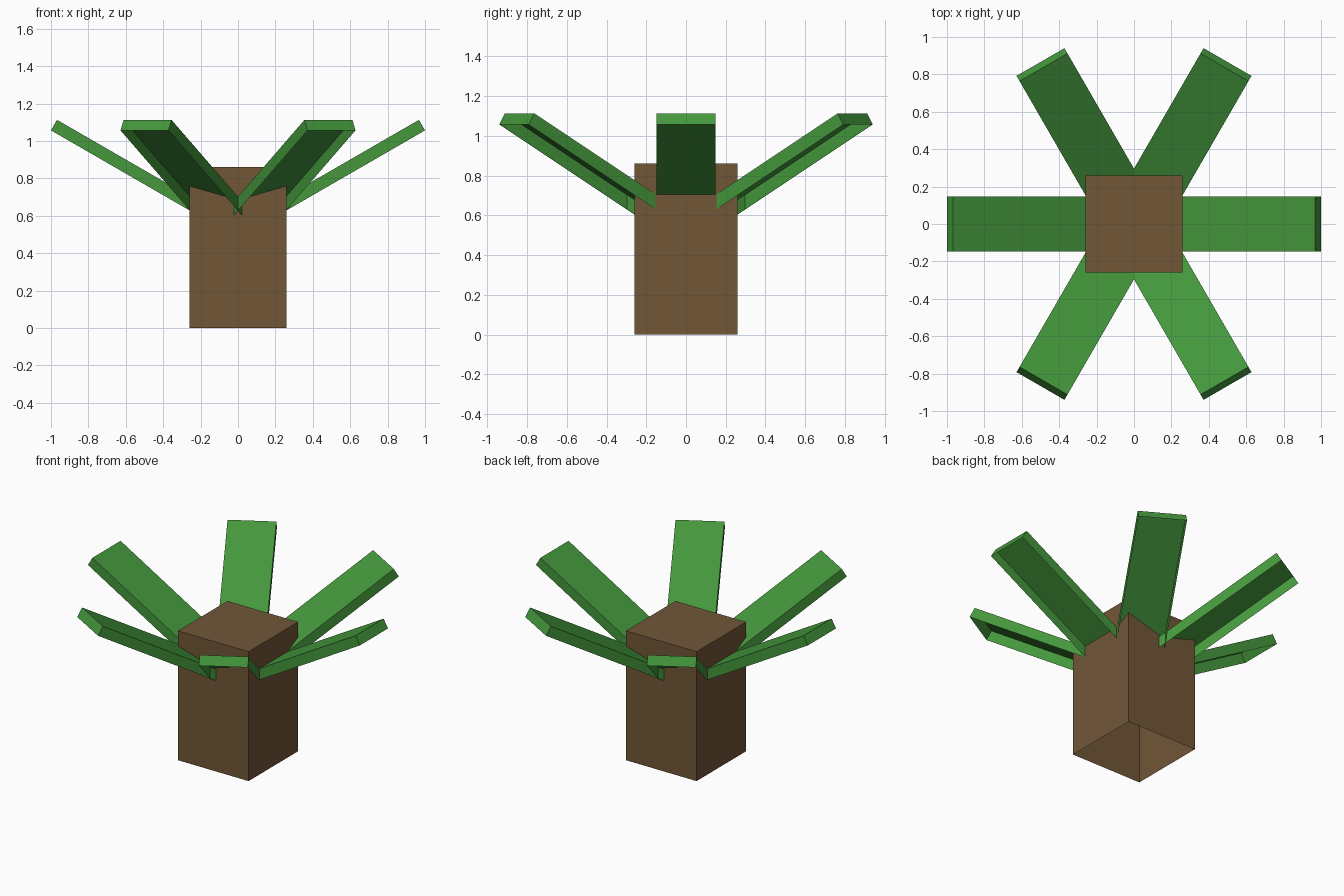
import bpy, bmesh, math
from mathutils import Matrix, Vector

if "Cube" in bpy.data.objects:
    bpy.data.objects.remove(bpy.data.objects["Cube"])


def material(name, rgb):
    m = bpy.data.materials.new(name)
    m.diffuse_color = (*rgb, 1.0)
    m.use_nodes = True
    m.node_tree.nodes["Principled BSDF"].inputs["Base Color"].default_value = m.diffuse_color
    return m


def open_box(name, lo, hi, mat, matrix=Matrix()):
    """Box without a bottom face, spanning lo..hi, then transformed."""
    lo, hi = Vector(lo), Vector(hi)
    bm = bmesh.new()
    bmesh.ops.create_cube(bm, size=1.0)
    bottom = [f for f in bm.faces if f.normal.z < -0.5]
    bmesh.ops.delete(bm, geom=bottom, context='FACES_ONLY')
    size = hi - lo
    for v in bm.verts:
        v.co = Vector([lo[i] + (v.co[i] + 0.5) * size[i] for i in range(3)])
    bm.transform(matrix)
    me = bpy.data.meshes.new(name)
    bm.to_mesh(me)
    bm.free()
    me.materials.append(mat)
    ob = bpy.data.objects.new(name, me)
    bpy.context.collection.objects.link(ob)
    return ob


bark = material("bark_brown", (0.165, 0.096, 0.039))
leaf = material("leaf_green", (0.058, 0.310, 0.045))

# Square trunk, open underneath
open_box("trunk", (-0.26, -0.26, 0.0), (0.26, 0.26, 0.86), bark)

# Six hollow slab leaves rising at 30 degrees from the trunk axis
TILT = math.radians(30)
LENGTH = 1.0 / math.cos(TILT)
START_Z = 1.057 - math.tan(TILT)
for i in range(6):
    place = (Matrix.Rotation(math.radians(60 * i), 4, 'Z')
             @ Matrix.Translation((0, 0, START_Z))
             @ Matrix.Rotation(-TILT, 4, 'Y'))
    open_box(f"leaf_{i + 1}", (0, -0.148, 0), (LENGTH, 0.148, 0.065), leaf, place)
